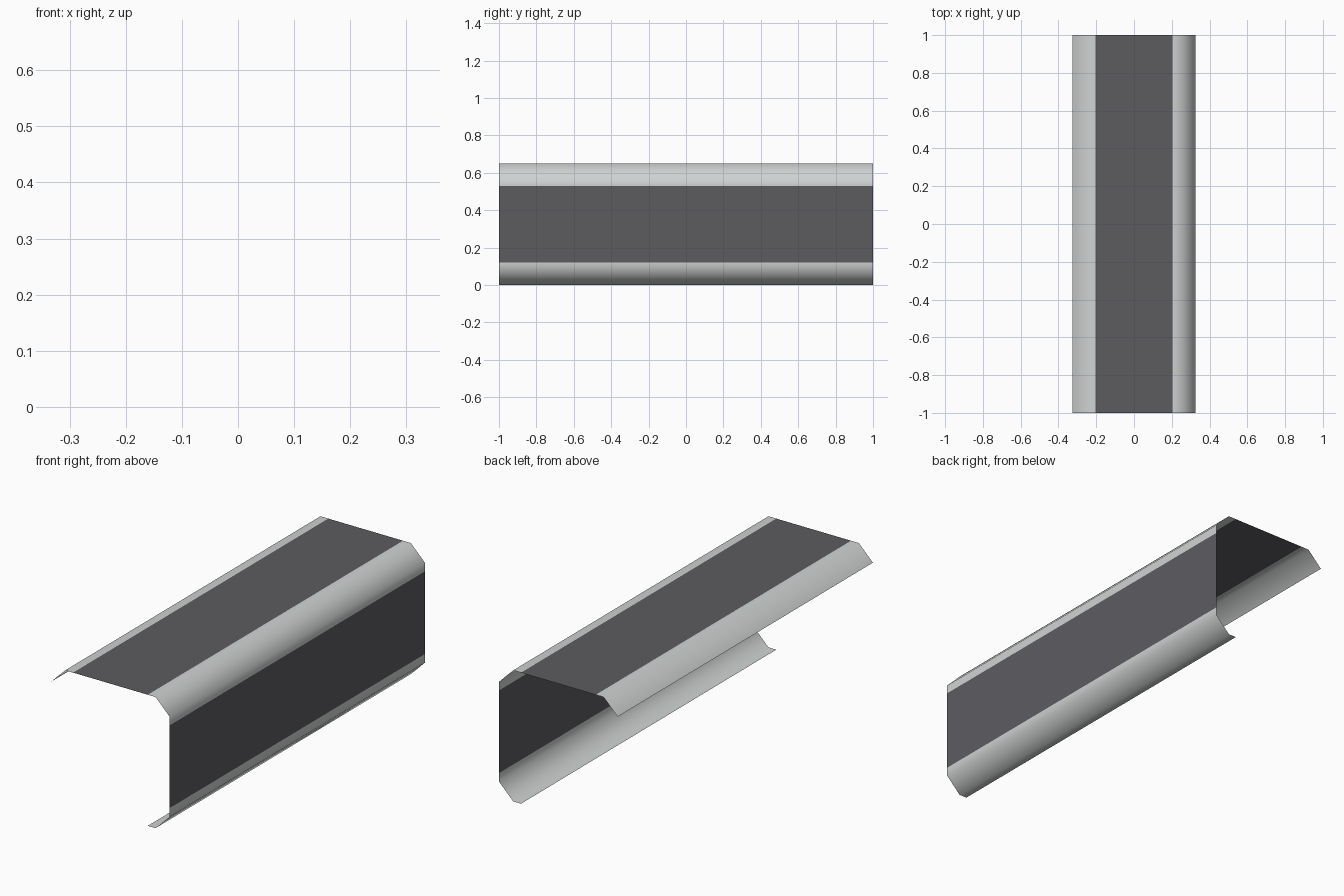
import bpy
import bmesh

if "Cube" in bpy.data.objects:
    bpy.data.objects.remove(bpy.data.objects["Cube"])


def material(name, rgb):
    m = bpy.data.materials.new(name)
    m.diffuse_color = (*rgb, 1.0)
    m.use_nodes = True
    m.node_tree.nodes["Principled BSDF"].inputs["Base Color"].default_value = m.diffuse_color
    return m


HALF = 0.325    # half width of the section
FLAT = 0.248    # where the bevelled corner starts
PANEL = 0.205   # half width of the dark panels
MID = 0.325     # section centre height

# open cross-section (x, z about the centre): left flange, top, side, bottom lip
profile = [(-HALF, FLAT), (-FLAT, HALF), (-PANEL, HALF), (PANEL, HALF),
           (FLAT, HALF), (HALF, FLAT), (HALF, PANEL), (HALF, -PANEL),
           (HALF, -FLAT), (FLAT, -HALF), (PANEL, -HALF)]

# thin sheet swept along y
bm = bmesh.new()
rows = [[bm.verts.new((x, y, z + MID)) for x, z in profile] for y in (-1, 1)]
for i in range(len(profile) - 1):
    f = bm.faces.new((rows[0][i], rows[0][i + 1], rows[1][i + 1], rows[1][i]))
    f.smooth = True
    # the two wide strips are the dark panels
    (x0, z0), (x1, z1) = profile[i], profile[i + 1]
    f.material_index = int(abs(x1 - x0) + abs(z1 - z0) > 0.3)
bm.normal_update()
for f in bm.faces:
    c = f.calc_center_median()
    if f.normal.x * c.x + f.normal.z * (c.z - MID) < 0:
        f.normal_flip()

mesh = bpy.data.meshes.new("bent_sheet_panel")
bm.to_mesh(mesh)
bm.free()
mesh.materials.append(material("light grey trim", (0.63, 0.65, 0.65)))
mesh.materials.append(material("dark grey panel", (0.108, 0.107, 0.118)))
bpy.context.collection.objects.link(bpy.data.objects.new("bent_sheet_panel", mesh))
